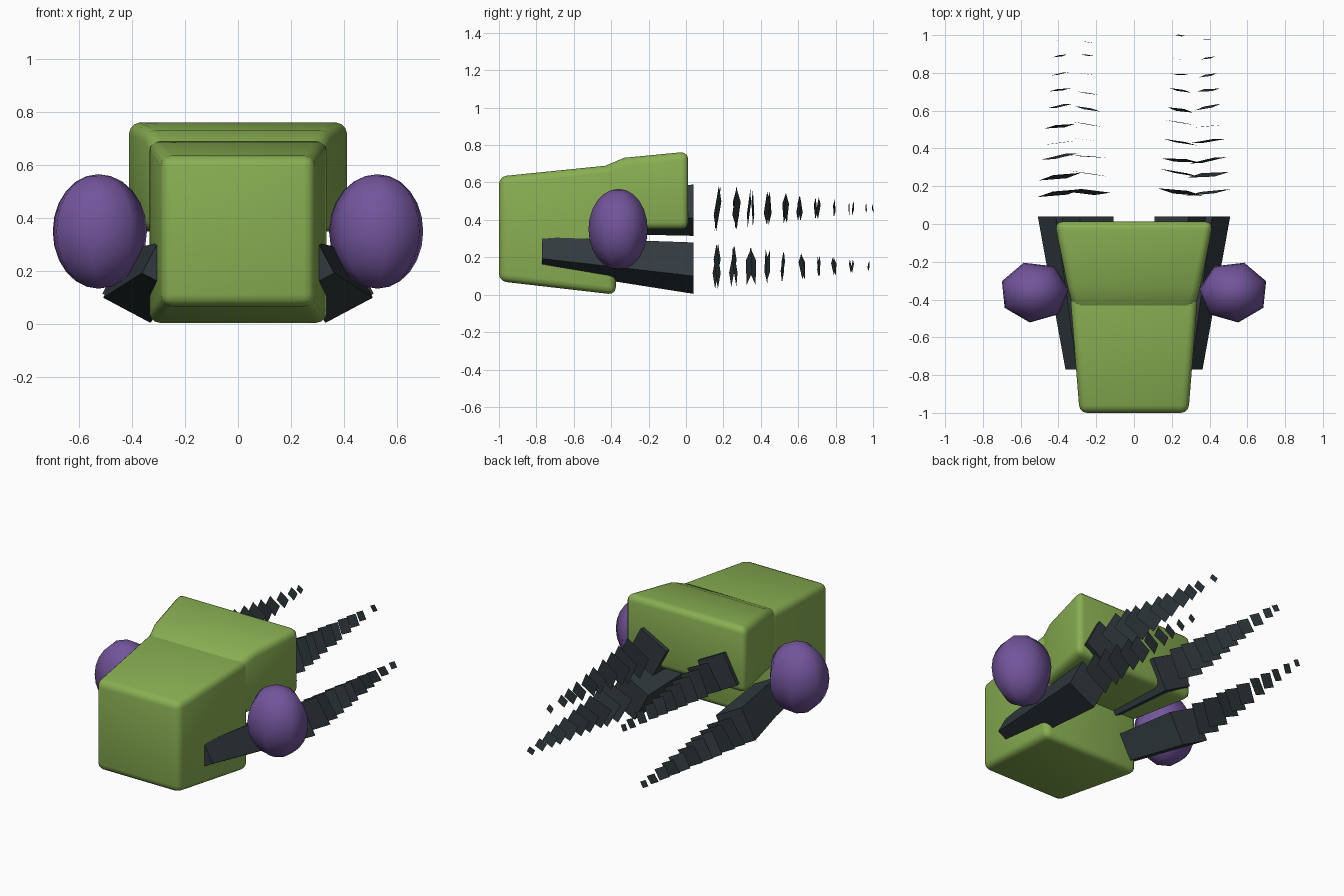
import bpy, bmesh, math, random
from mathutils import Vector, Euler, Matrix

if "Cube" in bpy.data.objects:
    bpy.data.objects.remove(bpy.data.objects["Cube"])

random.seed(4)


def material(name, rgb):
    m = bpy.data.materials.new(name)
    m.diffuse_color = (*rgb, 1)
    m.use_nodes = True
    m.node_tree.nodes["Principled BSDF"].inputs["Base Color"].default_value = m.diffuse_color
    return m


GREEN = material("green", (0.25, 0.43, 0.085))
PURPLE = material("purple", (0.17, 0.09, 0.33))
DARK = material("dark", (0.03, 0.042, 0.048))
ROLL = math.radians(28)


def add_object(name, bm, mat, smooth=False):
    bmesh.ops.recalc_face_normals(bm, faces=bm.faces)
    mesh = bpy.data.meshes.new(name)
    bm.to_mesh(mesh)
    bm.free()
    mesh.materials.append(mat)
    ob = bpy.data.objects.new(name, mesh)
    bpy.context.collection.objects.link(ob)
    for p in mesh.polygons:
        p.use_smooth = smooth
    return ob


def loft(name, rings, mat, smooth=False):
    """Skin a list of four-point rings and cap both ends."""
    bm = bmesh.new()
    rows = [[bm.verts.new(p) for p in ring] for ring in rings]
    for a, b in zip(rows, rows[1:]):
        for i in range(4):
            j = (i + 1) % 4
            bm.faces.new((a[i], a[j], b[j], b[i]))
    bm.faces.new(rows[0])
    bm.faces.new(rows[-1])
    return add_object(name, bm, mat, smooth)


def hull(name, sections):
    """Rounded block from (y, half width, bottom, top) sections."""
    rings = [[(-w, y, z0), (w, y, z0), (w, y, z1), (-w, y, z1)]
             for y, w, z0, z1 in sections]
    ob = loft(name, rings, GREEN, True)
    bev = ob.modifiers.new("rounded_edges", 'BEVEL')
    bev.width = 0.04
    bev.segments = 3
    bev.limit_method = 'ANGLE'
    bev.angle_limit = math.radians(40)


def square(side, x, y, z, size):
    """Rolled square ring facing along y, mirrored by side."""
    pts = []
    for u, v in ((-.5, -.5), (.5, -.5), (.5, .5), (-.5, .5)):
        px = (u * math.cos(ROLL) - v * math.sin(ROLL)) * size
        pz = (u * math.sin(ROLL) + v * math.cos(ROLL)) * size
        pts.append(Vector((side * (x + px), y, z + pz)))
    return pts


# Body: front wedge and raised rear block
hull("front_hull", [(-1.0, 0.288, 0.072, 0.632), (-0.375, 0.338, 0.0, 0.695)])
hull("rear_hull", [(-0.55, 0.29, 0.35, 0.60), (-0.43, 0.325, 0.35, 0.69),
                   (-0.33, 0.352, 0.35, 0.732), (0.012, 0.42, 0.35, 0.765)])

# name, back x/z, front x/z, front size, plate tilt
THRUSTERS = (("lower", 0.372, 0.142, 0.275, 0.22, 0.13, 9),
             ("upper", 0.245, 0.452, 0.18, 0.42, 0.13, -7))

for side, label in ((-1, "left"), (1, "right")):
    # Faceted side pod
    bm = bmesh.new()
    bmesh.ops.create_uvsphere(bm, u_segments=7, v_segments=12, radius=1)
    bmesh.ops.transform(bm, verts=bm.verts, matrix=(
        Matrix.Translation((side * 0.527, -0.36, 0.35))
        @ Matrix.Diagonal((side * 0.184, 0.163, 0.216, 1))
        @ Matrix.Rotation(math.radians(-18), 4, 'Z')))
    add_object(label + "_side_pod", bm, PURPLE, True)

    for level, x, z, fx, fz, fsize, twist in THRUSTERS:
        # Tapered thruster box
        loft(f"{label}_{level}_thruster",
             [square(side, fx, -0.77, fz, fsize),
              square(side, x, 0.04, z, 0.203)], DARK)

        # Exhaust trail of shrinking, slightly tilted plates
        bm = bmesh.new()
        count = 10
        cx = x + 0.02 if level == "lower" else x
        for i in range(count):
            t = i / (count - 1)
            y = 0.17 + 0.80 * t + random.uniform(-0.012, 0.012)
            if level == "upper" and side == 1 and i == count - 1:
                y = 0.998
            centre = Vector((side * cx, y, z + 0.01))
            tilt = Euler((math.radians(random.uniform(-8, 8)), 0,
                          math.radians(twist + random.uniform(-4, 4)))).to_matrix()
            pts = square(side, cx, y, z + 0.01, 0.18 + (0.04 - 0.18) * t)
            bm.faces.new([bm.verts.new(centre + tilt @ (p - centre)) for p in pts])
        add_object(f"{label}_{level}_exhaust_plates", bm, DARK)
